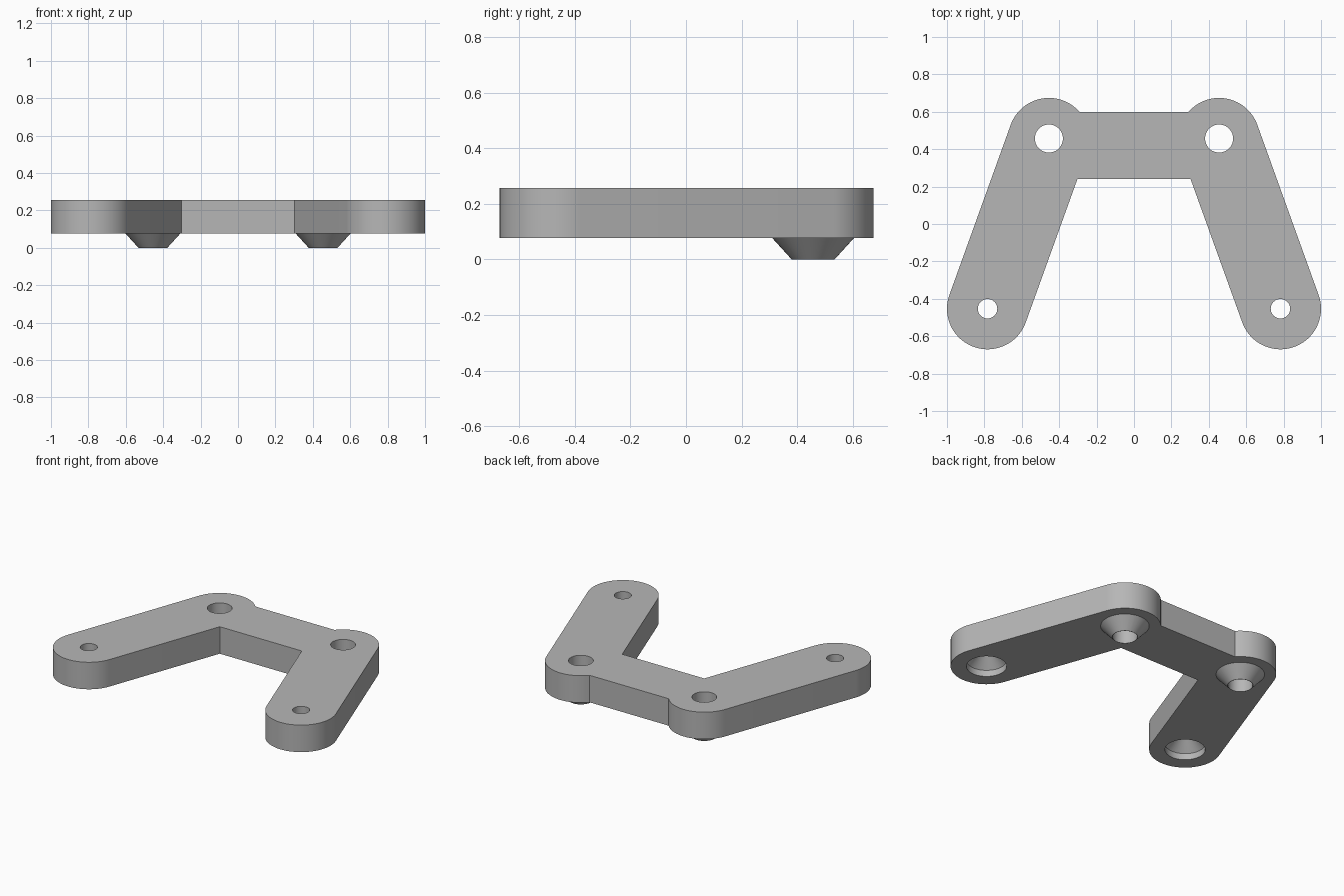
import bpy, bmesh
from math import sin, cos, pi, atan2

cube = bpy.data.objects.get("Cube")
if cube:
    bpy.data.objects.remove(cube, do_unlink=True)

BASE, TOP = 0.077, 0.257
HEAD, FOOT, R = (0.455, 0.457), (0.783, -0.453), 0.217
BAR_BACK, BAR_FRONT = 0.60, 0.24
HOLE, SMALL_HOLE = 0.075, 0.052

grey = bpy.data.materials.new("plain grey")
grey.use_nodes = True
colour = (0.47, 0.47, 0.47, 1)
grey.diffuse_color = colour
grey.node_tree.nodes["Principled BSDF"].inputs["Base Color"].default_value = colour


def finish(name, bm):
    bmesh.ops.recalc_face_normals(bm, faces=bm.faces)
    mesh = bpy.data.meshes.new(name)
    bm.to_mesh(mesh)
    bm.free()
    mesh.materials.append(grey)
    obj = bpy.data.objects.new(name, mesh)
    bpy.context.collection.objects.link(obj)
    return obj


def arc(centre, start, end, steps):
    angles = [start + (end - start) * i / steps for i in range(steps + 1)]
    return [(centre[0] + R * cos(a), centre[1] + R * sin(a)) for a in angles]


def turned(name, centre, profile, sides=48):
    """Closed solid turned around a vertical axis from (radius, height) pairs."""
    bm = bmesh.new()
    rings = [[bm.verts.new((centre[0] + r * cos(2 * pi * i / sides),
                            centre[1] + r * sin(2 * pi * i / sides), z))
              for i in range(sides)] for r, z in profile]
    for low, high in zip(rings, rings[1:]):
        for i in range(sides):
            j = (i + 1) % sides
            bm.faces.new((low[i], low[j], high[j], high[i]))
    bm.faces.new(rings[0][::-1])
    bm.faces.new(rings[-1])
    return finish(name, bm)


def combine(target, tool, operation):
    tool.hide_render = True
    mod = target.modifiers.new(operation.lower(), "BOOLEAN")
    mod.operation, mod.solver, mod.object = operation, "EXACT", tool
    bpy.context.view_layer.objects.active = target
    bpy.ops.object.modifier_apply(modifier=mod.name)
    bpy.data.objects.remove(tool, do_unlink=True)


# Bracket plate: half outline with rounded arm ends, mirrored and extruded
lean = atan2(FOOT[0] - HEAD[0], HEAD[1] - FOOT[1])
inner_x = HEAD[0] - R / cos(lean) + (HEAD[1] - BAR_FRONT) * sin(lean) / cos(lean)
rise = BAR_BACK - HEAD[1]
notch = atan2(rise, -(R * R - rise * rise) ** 0.5)
half = [(inner_x, BAR_FRONT)]
half += arc(FOOT, lean - pi, lean, 40)
half += arc(HEAD, lean, notch, 28)
outline = half + [(-x, y) for x, y in reversed(half)]

bm = bmesh.new()
face = bm.faces.new([bm.verts.new((x, y, BASE)) for x, y in outline])
result = bmesh.ops.extrude_face_region(bm, geom=[face])
top_verts = [v for v in result["geom"] if isinstance(v, bmesh.types.BMVert)]
bmesh.ops.translate(bm, verts=top_verts, vec=(0, 0, TOP - BASE))
bracket = finish("bracket", bm)

for side in (1, -1):
    head, foot = (side * HEAD[0], HEAD[1]), (side * FOOT[0], FOOT[1])
    # Conical locating boss under the rear corner, with a through hole
    boss = turned("boss", head, [(HOLE + 0.002, 0), (0.147, BASE), (0.166, BASE + 0.02)])
    combine(bracket, boss, "UNION")
    bore = turned("bore_cutter", head, [(HOLE, -0.1), (HOLE, TOP + 0.1)])
    combine(bracket, bore, "DIFFERENCE")
    # Front hole with a countersunk socket underneath
    socket = turned("socket_cutter", foot, [
        (0.122, BASE - 0.1), (0.122, BASE + 0.042),
        (SMALL_HOLE, BASE + 0.112), (SMALL_HOLE, TOP + 0.1)])
    combine(bracket, socket, "DIFFERENCE")

bpy.ops.object.select_all(action="DESELECT")
bracket.select_set(True)
bpy.context.view_layer.objects.active = bracket
bpy.ops.object.shade_smooth_by_angle()
